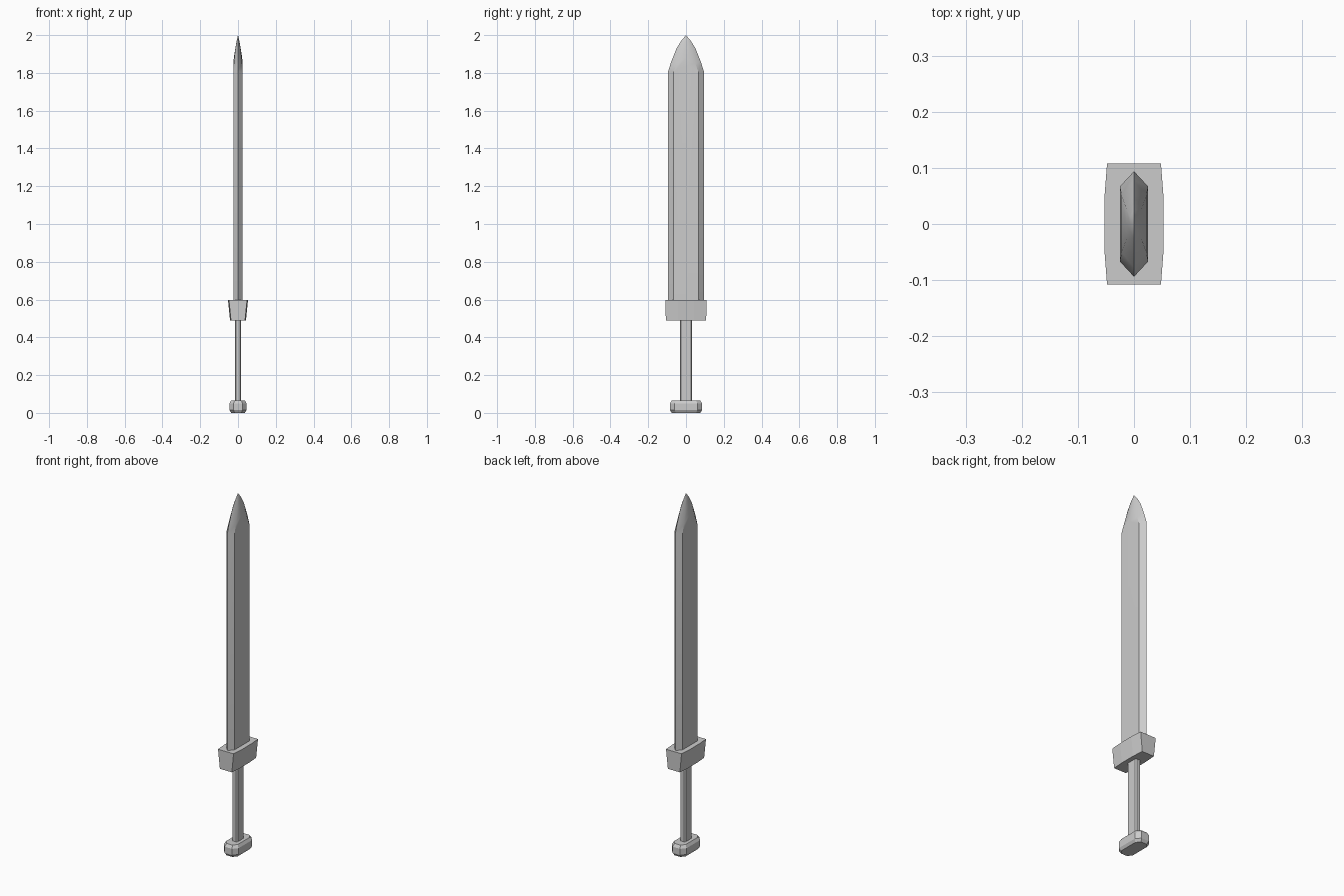
import bpy
import bmesh
import math

cube = bpy.data.objects.get("Cube")
if cube:
    bpy.data.objects.remove(cube, do_unlink=True)

steel = bpy.data.materials.new("grey steel")
steel.use_nodes = True
steel.diffuse_color = (0.6, 0.6, 0.6, 1)
steel.node_tree.nodes["Principled BSDF"].inputs["Base Color"].default_value = (0.6, 0.6, 0.6, 1)


def loft(name, rings, point=None, smooth=None):
    """Skin matching rings of points, capping the ends or closing to a point."""
    bm = bmesh.new()
    loops = [[bm.verts.new(p) for p in ring] for ring in rings]
    n = len(loops[0])
    for low, high in zip(loops, loops[1:]):
        for i in range(n):
            j = (i + 1) % n
            bm.faces.new((low[i], low[j], high[j], high[i]))
    bm.faces.new(loops[0][::-1])
    if point:
        tip = bm.verts.new(point)
        for i in range(n):
            bm.faces.new((loops[-1][i], loops[-1][(i + 1) % n], tip))
    else:
        bm.faces.new(loops[-1])
    bmesh.ops.recalc_face_normals(bm, faces=bm.faces)
    mesh = bpy.data.meshes.new(name)
    bm.to_mesh(mesh)
    bm.free()
    mesh.materials.append(steel)
    obj = bpy.data.objects.new(name, mesh)
    bpy.context.collection.objects.link(obj)
    if smooth:
        bpy.ops.object.select_all(action='DESELECT')
        obj.select_set(True)
        bpy.context.view_layer.objects.active = obj
        bpy.ops.object.shade_smooth_by_angle(angle=math.radians(smooth))
    return obj


def octagon(x, y, cut_x, cut_y, z):
    """Rectangle with cut corners."""
    return [(x, cut_y - y, z), (x, y - cut_y, z), (x - cut_x, y, z), (cut_x - x, y, z),
            (-x, y - cut_y, z), (-x, cut_y - y, z), (cut_x - x, -y, z), (x - cut_x, -y, z)]


def blade_ring(edge, flat, thick, z, flat_z, mid_z):
    """Two cutting edges, with flat sides between the bevels."""
    return [(0, -edge, z), (thick, -flat, flat_z), (thick, 0, mid_z), (thick, flat, flat_z),
            (0, edge, z), (-thick, flat, flat_z), (-thick, 0, mid_z), (-thick, -flat, flat_z)]


# Blade with a curved, pointed end
loft("blade", [
    blade_ring(0.094, 0.067, 0.025, 0.58, 0.58, 0.58),
    blade_ring(0.094, 0.067, 0.025, 1.81, 1.80, 1.84),
    blade_ring(0.078, 0.050, 0.022, 1.86, 1.85, 1.88),
    blade_ring(0.050, 0.028, 0.014, 1.93, 1.925, 1.93),
    blade_ring(0.025, 0.013, 0.007, 1.97, 1.968, 1.97),
], point=(0, 0, 2), smooth=30)

# Guard, wider at the top, with slightly bowed sides
loft("guard", [octagon(0.042, 0.107, 0.005, 0.065, 0.49),
               octagon(0.053, 0.108, 0.005, 0.065, 0.597)])

# Grip with cut corners
loft("grip", [octagon(0.017, 0.033, 0.007, 0.007, 0.05),
              octagon(0.017, 0.033, 0.007, 0.007, 0.50)])

# Pommel with bevelled rims
loft("pommel", [octagon(0.036, 0.075, 0.018, 0.022, 0.0),
                octagon(0.045, 0.085, 0.022, 0.025, 0.015),
                octagon(0.045, 0.085, 0.022, 0.025, 0.05),
                octagon(0.036, 0.075, 0.018, 0.022, 0.066)])
